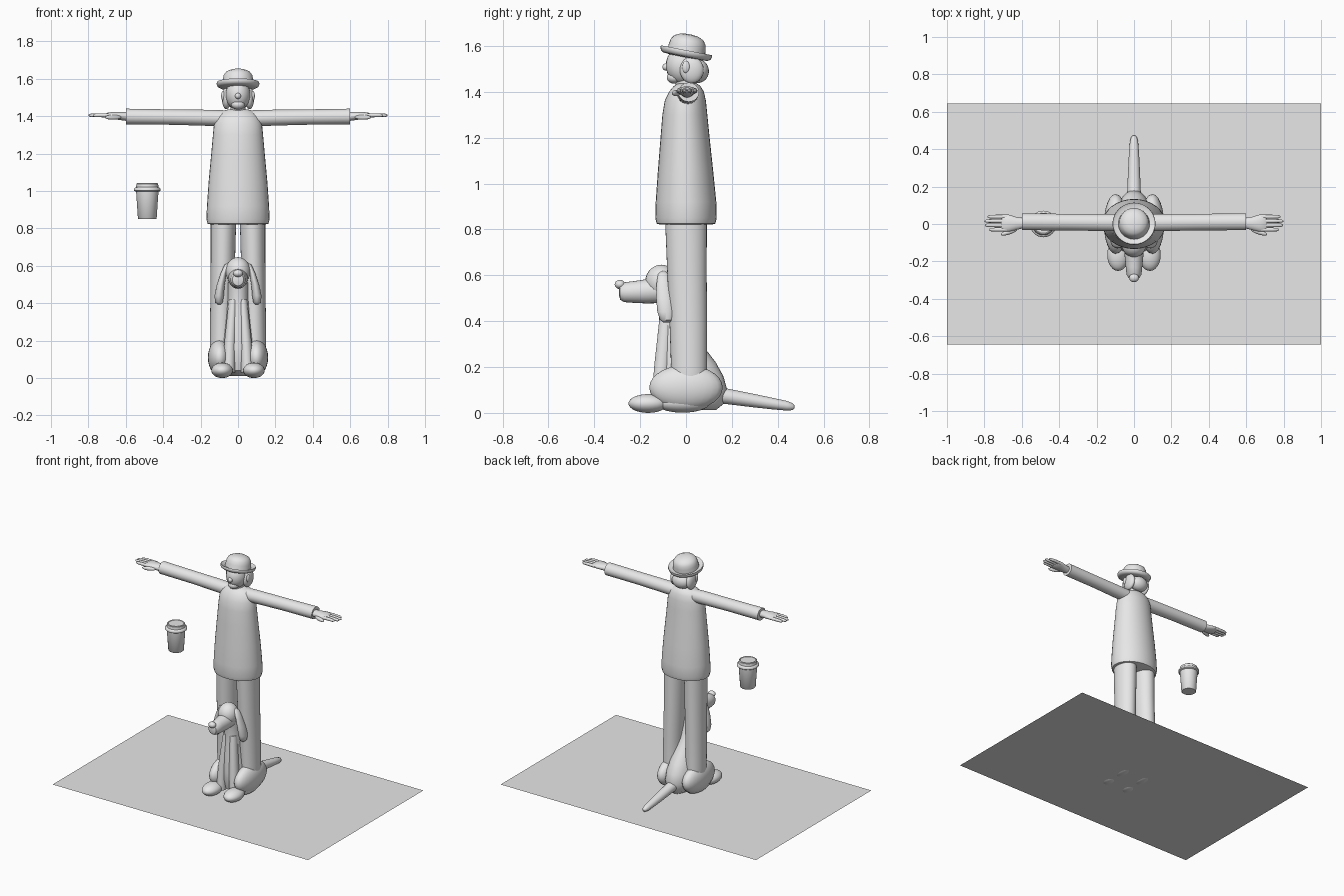
import bpy, bmesh, math
from mathutils import Vector, Matrix

mat = bpy.data.materials.new("plain grey")
mat.diffuse_color = (0.8, 0.8, 0.8, 1)


def finish(bm, name):
    bmesh.ops.recalc_face_normals(bm, faces=bm.faces)
    me = bpy.data.meshes.new(name)
    bm.to_mesh(me)
    bm.free()
    me.materials.append(mat)
    me.shade_smooth()
    me.set_sharp_from_angle(angle=math.radians(42))
    ob = bpy.data.objects.new(name, me)
    bpy.context.collection.objects.link(ob)
    return ob


def loft(name, axis, sections, n=32):
    """Skin ellipses (x, y, z, half width, half height) set square to an axis."""
    u, v = {'x': ((0, 1, 0), (0, 0, 1)), 'y': ((1, 0, 0), (0, 0, 1)),
            'z': ((1, 0, 0), (0, 1, 0))}[axis]
    u, v = Vector(u), Vector(v)
    bm = bmesh.new()
    rings = []
    for x, y, z, a, b in sections:
        ring = []
        for i in range(n):
            t = 2 * math.pi * i / n
            ring.append(bm.verts.new(Vector((x, y, z)) + u * a * math.cos(t) + v * b * math.sin(t)))
        rings.append(ring)
    for r, s in zip(rings, rings[1:]):
        for i in range(n):
            j = (i + 1) % n
            bm.faces.new((r[i], r[j], s[j], s[i]))
    bm.faces.new(rings[0])
    bm.faces.new(rings[-1])
    return finish(bm, name)


def ball(name, centre, radii, tilt=0, axis='X'):
    bm = bmesh.new()
    m = (Matrix.Translation(centre) @ Matrix.Rotation(math.radians(tilt), 4, axis)
         @ Matrix.Diagonal((*radii, 1)))
    bmesh.ops.create_uvsphere(bm, u_segments=24, v_segments=14, radius=1, matrix=m)
    return finish(bm, name)


def lathe(name, x, y, profile):
    return loft(name, 'z', [(x, y, z, r, r) for r, z in profile])


# Ground sheet
bm = bmesh.new()
bmesh.ops.create_grid(bm, x_segments=1, y_segments=1, size=1,
                      matrix=Matrix.Translation((0, 0, 0.006)) @ Matrix.Diagonal((1, 0.645, 1, 1)))
finish(bm, "ground_sheet")

# Coat body
loft("coat", 'z', [
    (0, 0, 0.822, 0.150, 0.115), (0, 0, 0.825, 0.163, 0.128), (0, 0, 0.85, 0.169, 0.134),
    (0, 0, 0.92, 0.166, 0.132), (0, -0.002, 1.05, 0.157, 0.121), (0, -0.004, 1.2, 0.143, 0.107),
    (0, -0.005, 1.3, 0.134, 0.098), (0, -0.003, 1.36, 0.128, 0.090),
    (0, 0.002, 1.40, 0.112, 0.076), (0, 0.005, 1.425, 0.085, 0.058), (0, 0.005, 1.437, 0.05, 0.04)])
loft("neck", 'z', [(0, 0, 1.41, 0.04, 0.045), (0, 0, 1.49, 0.04, 0.045)])

# Limbs, mirrored left and right
for s, side in ((1, "left"), (-1, "right")):
    loft(side + "_sleeve", 'x', [
        (s * 0.06, 0.008, 1.388, 0.046, 0.043), (s * 0.15, 0.008, 1.391, 0.046, 0.043),
        (s * 0.35, 0.01, 1.395, 0.044, 0.041), (s * 0.60, 0.012, 1.398, 0.045, 0.042)], 24)
    loft(side + "_palm", 'x', [
        (s * 0.59, 0.005, 1.398, 0.027, 0.024), (s * 0.63, 0.003, 1.401, 0.035, 0.022),
        (s * 0.67, 0.004, 1.404, 0.046, 0.019), (s * 0.70, 0.004, 1.404, 0.044, 0.014),
        (s * 0.712, 0.004, 1.404, 0.036, 0.007)], 20)
    for k, tip in enumerate((0.775, 0.796, 0.798, 0.782)):
        y = -0.030 + k * 0.023
        loft(f"{side}_finger_{k}", 'x', [
            (s * 0.68, y, 1.404, 0.011, 0.011), (s * 0.74, y, 1.405, 0.0105, 0.0105),
            (s * (tip - 0.01), y, 1.404, 0.009, 0.009), (s * tip, y, 1.404, 0.004, 0.004)], 12)
    ball(side + "_thumb", (s * 0.668, -0.043, 1.394), (0.046, 0.013, 0.013), s * -18, 'Z')

    # Trouser leg and shoe
    loft(side + "_trouser", 'z', [
        (s * 0.091, 0.015, 0.06, 0.052, 0.075), (s * 0.091, 0.015, 0.10, 0.060, 0.08),
        (s * 0.089, 0.013, 0.20, 0.062, 0.078), (s * 0.086, 0.010, 0.40, 0.062, 0.082),
        (s * 0.081, 0.004, 0.62, 0.065, 0.086), (s * 0.078, 0.0, 0.84, 0.068, 0.091)])
    ball(side + "_shoe", (s * 0.085, -0.015, 0.045), (0.056, 0.12, 0.044))

    # Dog haunch, paw, foreleg and ear
    ball(side + "_dog_haunch", (s * 0.098, 0.0, 0.11), (0.063, 0.16, 0.098))
    ball(side + "_dog_paw", (s * 0.085, -0.165, 0.041), (0.058, 0.086, 0.041))
    loft(side + "_dog_foreleg", 'z', [
        (s * 0.05, -0.115, 0.03, 0.033, 0.035), (s * 0.042, -0.105, 0.2, 0.030, 0.034),
        (s * 0.025, -0.085, 0.42, 0.024, 0.03)], 20)
    loft(side + "_dog_ear", 'z', [
        (s * 0.100, -0.085, 0.393, 0.008, 0.012), (s * 0.102, -0.085, 0.405, 0.020, 0.028),
        (s * 0.101, -0.087, 0.44, 0.025, 0.038), (s * 0.092, -0.093, 0.50, 0.021, 0.037),
        (s * 0.077, -0.098, 0.56, 0.016, 0.031), (s * 0.058, -0.10, 0.605, 0.014, 0.022),
        (s * 0.045, -0.10, 0.618, 0.006, 0.01)], 20)

    # Hair lock, ear and cheek of the figure
    ball(side + "_hair_lock", (s * 0.062, 0.025, 1.495), (0.024, 0.052, 0.058))
    ball(side + "_ear", (s * 0.08, 0.0, 1.508), (0.010, 0.017, 0.026))

# Head
ball("head", (0, -0.015, 1.515), (0.066, 0.073, 0.082))
ball("nose", (0, -0.086, 1.508), (0.016, 0.017, 0.016))
ball("chin", (0, -0.05, 1.462), (0.037, 0.034, 0.027))
ball("back_hair", (0, 0.05, 1.49), (0.066, 0.05, 0.052))

# Bowler hat, tipped back
hat = [(0.07, 1.553), (0.098, 1.556), (0.110, 1.563), (0.115, 1.577), (0.113, 1.584),
       (0.104, 1.578), (0.084, 1.574), (0.081, 1.60), (0.077, 1.622), (0.064, 1.64),
       (0.04, 1.651), (0.012, 1.655)]
ob = lathe("hat", 0, 0, hat)
pivot = Matrix.Translation((0, 0, 1.57))
ob.data.transform(pivot @ Matrix.Rotation(math.radians(-11), 4, 'X') @ pivot.inverted())
ob.data.transform(Matrix.Translation((0, 0.0, -0.003)))

# Dog body, sitting between the legs
loft("dog_body", 'z', [
    (0, 0.03, 0.012, 0.05, 0.10), (0, 0.025, 0.04, 0.085, 0.14), (0, 0.025, 0.10, 0.098, 0.155),
    (0, 0.015, 0.16, 0.095, 0.148), (0, 0.0, 0.22, 0.084, 0.13), (0, -0.022, 0.28, 0.072, 0.106),
    (0, -0.045, 0.36, 0.060, 0.075), (0, -0.058, 0.44, 0.053, 0.058),
    (0, -0.075, 0.52, 0.052, 0.052), (0, -0.09, 0.57, 0.05, 0.048)])
ball("dog_head", (0, -0.108, 0.57), (0.066, 0.07, 0.076))
loft("dog_snout", 'y', [
    (0, -0.08, 0.54, 0.056, 0.06), (0, -0.17, 0.53, 0.050, 0.053), (0, -0.23, 0.527, 0.044, 0.047),
    (0, -0.27, 0.526, 0.040, 0.043), (0, -0.287, 0.526, 0.030, 0.033), (0, -0.292, 0.526, 0.012, 0.014)], 24)
ball("dog_nose", (0, -0.288, 0.560), (0.026, 0.023, 0.020))
loft("dog_tail", 'y', [
    (0, 0.10, 0.085, 0.040, 0.042), (0, 0.18, 0.072, 0.036, 0.034), (0, 0.28, 0.056, 0.032, 0.030),
    (0, 0.38, 0.040, 0.027, 0.025), (0, 0.44, 0.031, 0.022, 0.021), (0, 0.465, 0.027, 0.015, 0.015),
    (0, 0.474, 0.026, 0.005, 0.005)], 20)

# Lidded paper cup
lathe("cup", -0.485, 0, [(0.047, 0.85), (0.050, 0.853), (0.060, 1.0)])
lathe("cup_lid", -0.485, 0, [(0.066, 0.998), (0.071, 1.002), (0.071, 1.012), (0.066, 1.018),
                             (0.060, 1.02), (0.058, 1.038), (0.053, 1.042), (0.049, 1.038)])
